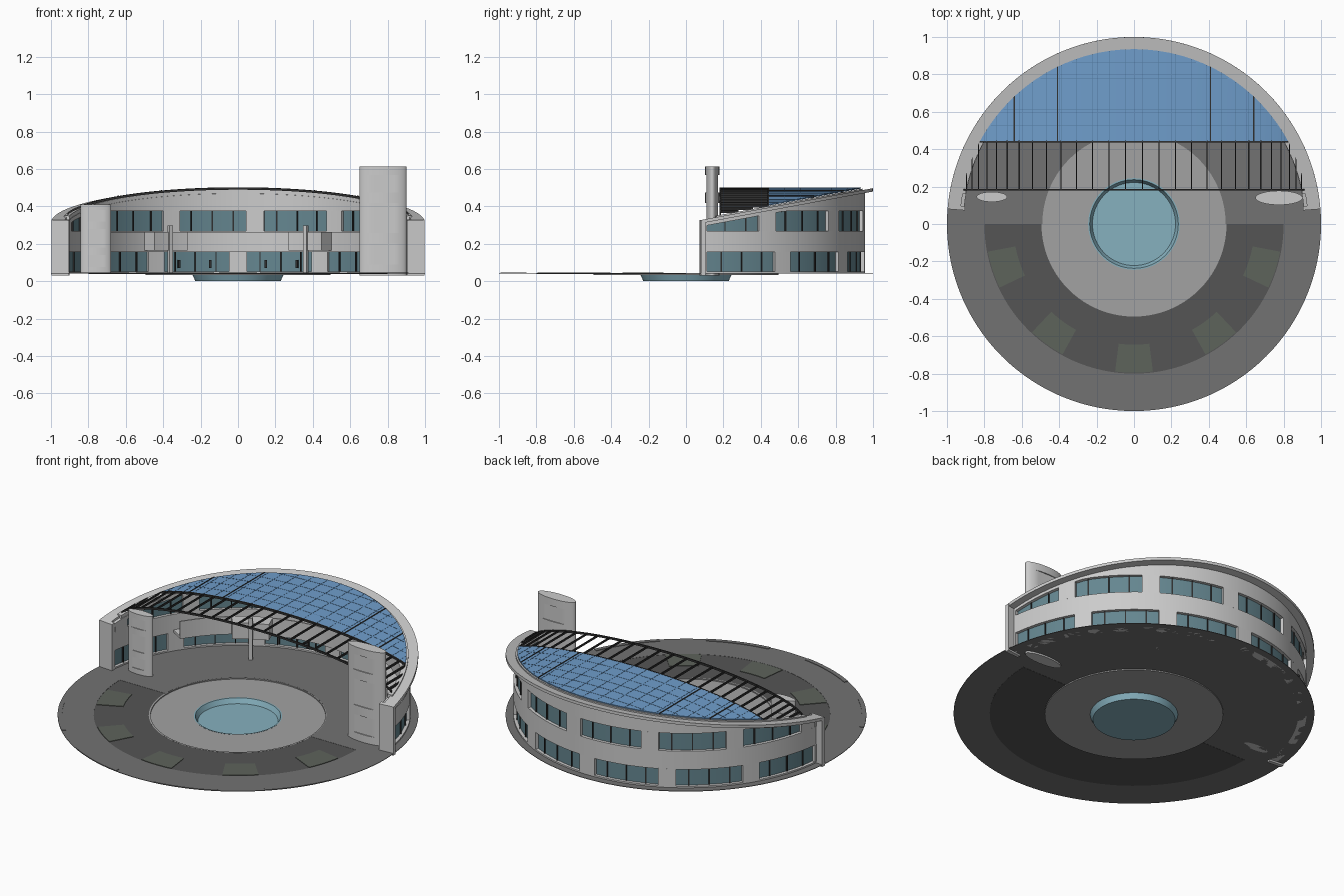
import bpy, bmesh
from math import sin, cos, pi, radians, sqrt

if "Cube" in bpy.data.objects:
    bpy.data.objects.remove(bpy.data.objects["Cube"])


def material(name, r, g, b):
    m = bpy.data.materials.new(name)
    m.diffuse_color = (r, g, b, 1)
    m.use_nodes = True
    m.node_tree.nodes["Principled BSDF"].inputs["Base Color"].default_value = m.diffuse_color
    return m


GLASS = material("window_glass", .13, .24, .28)
WATER = material("pool_blue", .24, .44, .52)
BLUE = material("roof_blue", .16, .34, .60)
SEAM = material("seam_blue", .09, .21, .38)
DARK = material("dark_metal", .03, .03, .03)
PAVE = material("paving_mid", .17, .17, .17)
PAVE_D = material("paving_dark", .09, .09, .09)
PAVE_L = material("paving_light", .36, .36, .36)
GREEN = material("planter_green", .11, .125, .105)


def finish(name, bm, mat=None):
    bmesh.ops.recalc_face_normals(bm, faces=bm.faces)
    me = bpy.data.meshes.new(name)
    bm.to_mesh(me)
    bm.free()
    o = bpy.data.objects.new(name, me)
    bpy.context.collection.objects.link(o)
    if mat:
        me.materials.append(mat)
    return o


def roof(y):
    """Height of the sloping roof plane."""
    return .312 + .185 * y


def loft(name, rings, mat=None, closed=False):
    """Skin a row of equal-length cross-sections."""
    bm = bmesh.new()
    vs = [[bm.verts.new(p) for p in ring] for ring in rings]
    k = len(vs[0])
    for i in range(len(vs) if closed else len(vs) - 1):
        a, b = vs[i], vs[(i + 1) % len(vs)]
        for j in range(k):
            bm.faces.new((a[j], a[(j + 1) % k], b[(j + 1) % k], b[j]))
    if not closed:
        bm.faces.new(vs[0])
        bm.faces.new(vs[-1])
    return finish(name, bm, mat)


def sector(name, r0, r1, a0, a1, z0, z1, mat=None):
    """Ring segment; angle is measured from +y towards +x, heights may depend on y."""
    h = lambda z, y: z(y) if callable(z) else z
    full = a1 - a0 >= 360
    n = max(1, round((a1 - a0) / 3))
    rings = []
    for i in range(n if full else n + 1):
        a = radians(a0 + (a1 - a0) * i / n)
        s, c = sin(a), cos(a)
        rings.append([(r * s, r * c, h(z, r * c))
                      for r, z in ((r0, z0), (r1, z0), (r1, z1), (r0, z1))])
    return loft(name, rings, mat, full)


def vault(name, xs, y0, y1, d0, d1, mat=None):
    """Piece of the roof vault, running from y0 to y1 (or to the roof ring)."""
    rings = []
    for x in xs:
        edge = sqrt(.935 ** 2 - x * x)
        z = roof(edge) + .016
        e = max(min(y1, edge), y0 + .001)
        rings.append([(x, y0, z + d0), (x, e, z + d0), (x, e, z + d1), (x, y0, z + d1)])
    return loft(name, rings, mat)


def spread(w, n):
    return [w * sin(pi / 2 * (2 * i / n - 1)) for i in range(n + 1)]


# plaza paving
sector("back_paving", .49, 1, -90, 90, .040, .043, PAVE)
sector("front_outer_paving", .8, 1, 90, 270, .040, .043, PAVE)
sector("front_inner_paving", .49, .8, 90, 270, .039, .042, PAVE_D)
sector("plaza_step", .485, .495, 0, 360, .033, .0425, PAVE_L)
sector("pool_terrace", .24, .49, 0, 360, .033, .036, PAVE_L)
for k in range(-2, 3):
    sector("planter", .645, .795, 172.7 + 36 * k, 187.3 + 36 * k, .041, .045, GREEN)
for a in (115, 151.5, 187.6, 223):
    sector("rim_curb", .975, 1, a - (.6 if a < 150 else 0), a + 21.5, .040, .046, PAVE)

# pool basin
bm = bmesh.new()
prof = [(0, 0), (.228, 0), (.245, .037), (.237, .037), (.222, .008), (0, .008)]
vs = [bm.verts.new((x, 0, z)) for x, z in prof]
es = [bm.edges.new(vs[i:i + 2]) for i in range(len(vs) - 1)]
bmesh.ops.spin(bm, geom=vs + es, cent=(0, 0, 0), axis=(0, 0, 1), angle=2 * pi, steps=64)
bmesh.ops.remove_doubles(bm, verts=bm.verts, dist=1e-5)
finish("pool_basin", bm, WATER)

# curved wall: solid bands with a window storey between each pair
R0, R1, END = .912, .957, 84.5
win_top = lambda y: min(.375, roof(y) - .035)
sector("wall_base", R0, R1, -END, END, .040, .052)
sector("wall_middle_band", R0, R1, -END, END, .155, .267)
sector("wall_top_band", R0, R1, -END, END, win_top, lambda y: roof(y) - .012)
for level, z0, z1, shift in (("lower", .05, .157, 0), ("upper", .265, win_top, 5.7)):
    gaps = [shift + 28.6 * k for k in range(-3, 4)]
    for g in gaps:
        if abs(g) < END - 1:
            sector(level + "_pillar", R0, R1, max(g - 3, -END), min(g + 3, END), z0, z1)
        for t in (7.3, 14.3, 21.3):
            if abs(g + t) < END:
                sector(level + "_mullion", .922, .944, g + t - .2, g + t + .2, z0, z1, DARK)
    for s in (-1, 1):
        sector(level + "_end_pillar", R0, R1, *sorted((s * 83.3, s * END)), z0, z1)
    sector(level + "_glass", .93, .938, -END, END, z0, z1, GLASS)
for a in (-20.5, -9.5, 9.5, 20.5):
    sector("door_handle", .895, .905, a - .4, a + .4, .07, .112, DARK)

# sloping roof ring and its end legs
sector("roof_ring", .93, 1, -85.4, 85.4, lambda y: roof(y) - .018, roof)
sector("roof_ring_lip", .915, .945, -80, 80, lambda y: roof(y) - .02, lambda y: roof(y) + .008)
for s in (-1, 1):
    sector("roof_end_leg", .907, 1, *sorted((s * 84, s * 85.4)), .03, roof)

# blue roof with seams and ribs
vault("blue_roof", spread(.825, 40), .44, 2, -.006, 0, BLUE)
for k in range(1, 6):
    y = .44 + .085 * k
    w = sqrt(.93 ** 2 - (y + .004) ** 2)
    vault("roof_cross_seam", spread(w, 24), y - .0012, y + .0012, -.001, .001, SEAM)
for k in range(-14, 14):
    x = .93 * sin(radians(5.5 * (k + .5)))
    if abs(x) < .8:
        vault("roof_seam", [x - .0012, x + .0012], .44, 2, -.001, .001, SEAM)
    vault("pergola_bar", [x - .003, x + .003], .18, .45, -.012, 0, DARK)
for x in (-.64, -.41, .41, .64):
    vault("roof_rib", [x - .003, x + .003], .44, 2, -.008, .003, DARK)
vault("pergola_front_beam", spread(.912, 40), .178, .186, -.012, 0, DARK)
vault("roof_front_beam", spread(.825, 40), .436, .444, -.012, .001, DARK)

# gallery inside, with two balconies on posts
sector("gallery_floor", .82, .92, -58, 58, .155, .172)
sector("gallery_parapet", .82, .828, -58, 58, .17, .262)
for s in (-1, 1):
    a = 29.5 * s
    sector("balcony", .735, .825, a - 8, a + 8, .165, .262)
    sector("balcony_post", .725, .745, a - .9, a + .9, .04, .297)


# lens-shaped towers, flattened between full-width bands
def tower(name, cx, cy, rx, ry, top, bands):
    def ring(z, lim):
        pts = []
        for i in range(48):
            t = 2 * pi * i / 48
            y = max(-lim, min(lim, ry * sin(t)))
            pts.append((cx + rx * cos(t), cy + y, z))
        return pts
    rings = []
    for z0, z1, wide in bands:
        lim = ry if wide else ry * .82
        rings += [ring(z0, lim), ring(z1, lim)]
    loft(name, rings)


tower("tall_tower", .775, .14, .126, .038, .61,
      [(.03, .09, 1), (.09, .2, 0), (.2, .257, 1), (.257, .417, 0),
       (.417, .473, 1), (.473, .567, 0), (.567, .613, 1)])
tower("short_tower", -.76, .145, .082, .027, .41,
      [(.04, .075, 1), (.075, .14, 0), (.14, .18, 1), (.18, .28, 0),
       (.28, .32, 1), (.32, .38, 0), (.38, .41, 1)])

# smooth the curves, keep the corners
bpy.ops.object.select_all(action='SELECT')
bpy.context.view_layer.objects.active = bpy.context.selected_objects[0]
bpy.ops.object.shade_smooth_by_angle(angle=radians(30))
